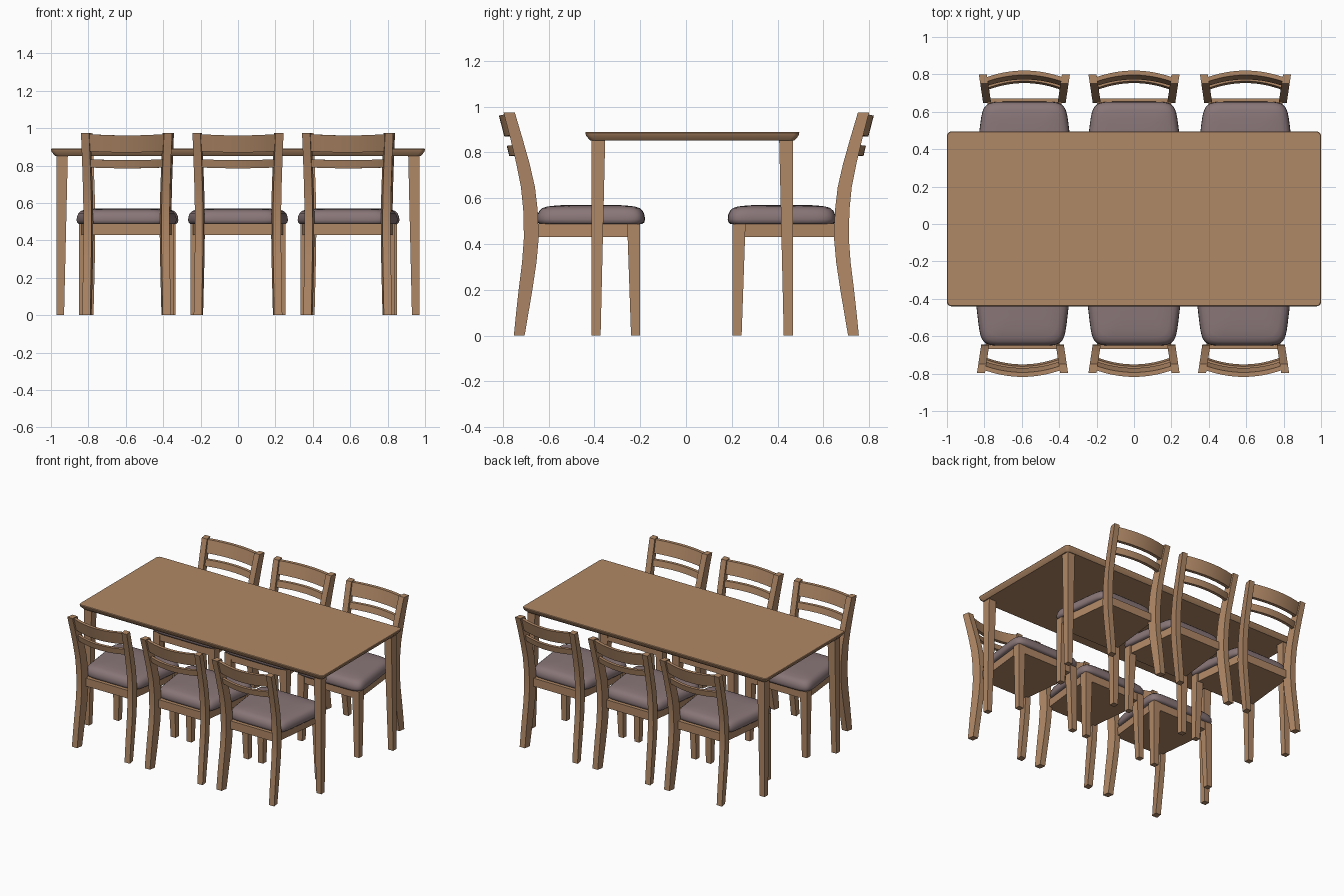
import bpy, bmesh, math

if "Cube" in bpy.data.objects:
    bpy.data.objects.remove(bpy.data.objects["Cube"])


def material(name, colour):
    m = bpy.data.materials.new(name)
    m.diffuse_color = (*colour, 1)
    m.use_nodes = True
    m.node_tree.nodes["Principled BSDF"].inputs["Base Color"].default_value = m.diffuse_color
    return m


wood = material("oak wood", (0.434, 0.246, 0.133))
fabric = material("mauve fabric", (0.25, 0.18, 0.188))


def loft(name, rings, mat, smooth=None):
    """Skin a list of equal-length closed rings and cap both ends."""
    bm = bmesh.new()
    loops = [[bm.verts.new(p) for p in ring] for ring in rings]
    n = len(loops[0])
    for a, b in zip(loops, loops[1:]):
        for i in range(n):
            j = (i + 1) % n
            bm.faces.new((a[i], a[j], b[j], b[i]))
    bm.faces.new(loops[0])
    bm.faces.new(loops[-1])
    bmesh.ops.recalc_face_normals(bm, faces=bm.faces)
    me = bpy.data.meshes.new(name)
    bm.to_mesh(me)
    bm.free()
    me.materials.append(mat)
    ob = bpy.data.objects.new(name, me)
    bpy.context.collection.objects.link(ob)
    if smooth:
        bpy.ops.object.select_all(action='DESELECT')
        ob.select_set(True)
        bpy.context.view_layer.objects.active = ob
        bpy.ops.object.shade_smooth_by_angle(angle=math.radians(smooth))
    return ob


def rect(x0, x1, y0, y1, z):
    return [(x0, y0, z), (x1, y0, z), (x1, y1, z), (x0, y1, z)]


def rounded_rect(hx, y0, y1, r, z):
    pts = []
    for k, (cx, cy) in enumerate([(hx - r, y1 - r), (r - hx, y1 - r),
                                  (r - hx, y0 + r), (hx - r, y0 + r)]):
        for s in range(6):
            a = math.pi / 2 * (k + s / 5)
            pts.append((cx + r * math.cos(a), cy + r * math.sin(a), z))
    return pts


# Table top with an undercut edge
loft("table_top", [rounded_rect(1 - i, -0.44 + i, 0.495 - i, 0.024, z)
                   for z, i in [(0.852, 0.022), (0.872, 0.004), (0.886, 0), (0.89, 0.003)]],
     wood, 30)

# Table legs, tapered on the inner faces
for sx in (-1, 1):
    for outer, d in ((-0.413, 1), (0.467, -1)):
        loft("table_leg", [rect(sx * 0.97, sx * (0.97 - w), outer, outer + d * w, z)
                           for z, w in ((0, 0.04), (0.856, 0.06))], wood)

# ---- One chair, its back towards -y ----
chair = []

# Rear posts: height, back edge, front edge; they splay outwards as they lean back
POST = [(0, -0.752, -0.705), (0.1, -0.742, -0.688), (0.2, -0.731, -0.671),
        (0.32, -0.716, -0.653), (0.43, -0.708, -0.643), (0.55, -0.711, -0.648),
        (0.65, -0.721, -0.660), (0.75, -0.741, -0.683), (0.86, -0.767, -0.714),
        (0.975, -0.797, -0.748)]


def post_back(z):
    for (z0, b0, _), (z1, b1, _) in zip(POST, POST[1:]):
        if z <= z1:
            return b0 + (b1 - b0) * (z - z0) / (z1 - z0)


def splay(y):
    return 0.22 + (-0.64 - y) * 0.15


for sx in (-1, 1):
    rings = [[(sx * splay(b), b, z), (sx * (splay(b) - 0.043), b, z),
              (sx * (splay(f) - 0.043), f, z), (sx * splay(f), f, z)] for z, b, f in POST]
    chair.append(loft("rear_post", rings, wood, 30))

# Front legs, tapered on the inner faces
for sx in (-1, 1):
    chair.append(loft("front_leg", [rect(sx * 0.253, sx * (0.253 - w), -0.2, -0.2 - w, z)
                                    for z, w in ((0, 0.04), (0.488, 0.057))], wood))


# Back rails, bowed backwards between the posts
def rail(name, z0, z1, half, bow, thick, crown):
    rings = []
    for i in range(17):
        t = i / 8 - 1
        arch = 1 - t * t
        ring = []
        for z, off in ((z0, 0), (z1, 0), (z1, thick), (z0, thick)):
            y = post_back(z) + 0.018 - bow * arch + off
            ring.append((t * half, y, z - crown * arch))
        rings.append(ring)
    chair.append(loft(name, rings, wood, 30))


rail("top_rail", 0.878, 0.969, 0.215, 0.04, 0.024, 0.008)
rail("lower_rail", 0.790, 0.834, 0.205, 0.04, 0.022, 0.005)

# Seat frame, wider at the front
chair.append(loft("seat_frame", [[(-0.195, -0.668, z), (0.195, -0.668, z),
                                  (0.246, -0.204, z), (-0.246, -0.204, z)]
                                 for z in (0.43, 0.49)], wood))


# Padded cushion: rounded trapezoid rings drawn in towards the top
def cushion_ring(z, inset):
    pts = []
    for i in range(48):
        a = 2 * math.pi * (i + 0.5) / 48
        c, s = math.cos(a), math.sin(a)
        u = math.copysign(abs(c) ** 0.26, c)
        v = math.copysign(abs(s) ** 0.26, s)
        pts.append((u * (0.25 + 0.028 * v - inset), -0.415 + v * (0.236 - inset), z))
    return pts


chair.append(loft("seat_cushion", [cushion_ring(z, i) for z, i in
                                   [(0.487, 0.012), (0.495, 0.003), (0.508, 0), (0.527, 0.002),
                                    (0.545, 0.01), (0.557, 0.023), (0.564, 0.045),
                                    (0.569, 0.09), (0.571, 0.15)]], fabric, 50))

# ---- Repeat the chair: three on each long side, facing the table ----
places = [(-0.596, False), (0.586, False), (-0.586, True), (0, True), (0.596, True)]
for x, turned in places:
    for part in chair:
        copy = part.copy()
        copy.location = (x, 0.003 if turned else 0, 0)
        copy.rotation_euler.z = math.pi if turned else 0
        bpy.context.collection.objects.link(copy)
